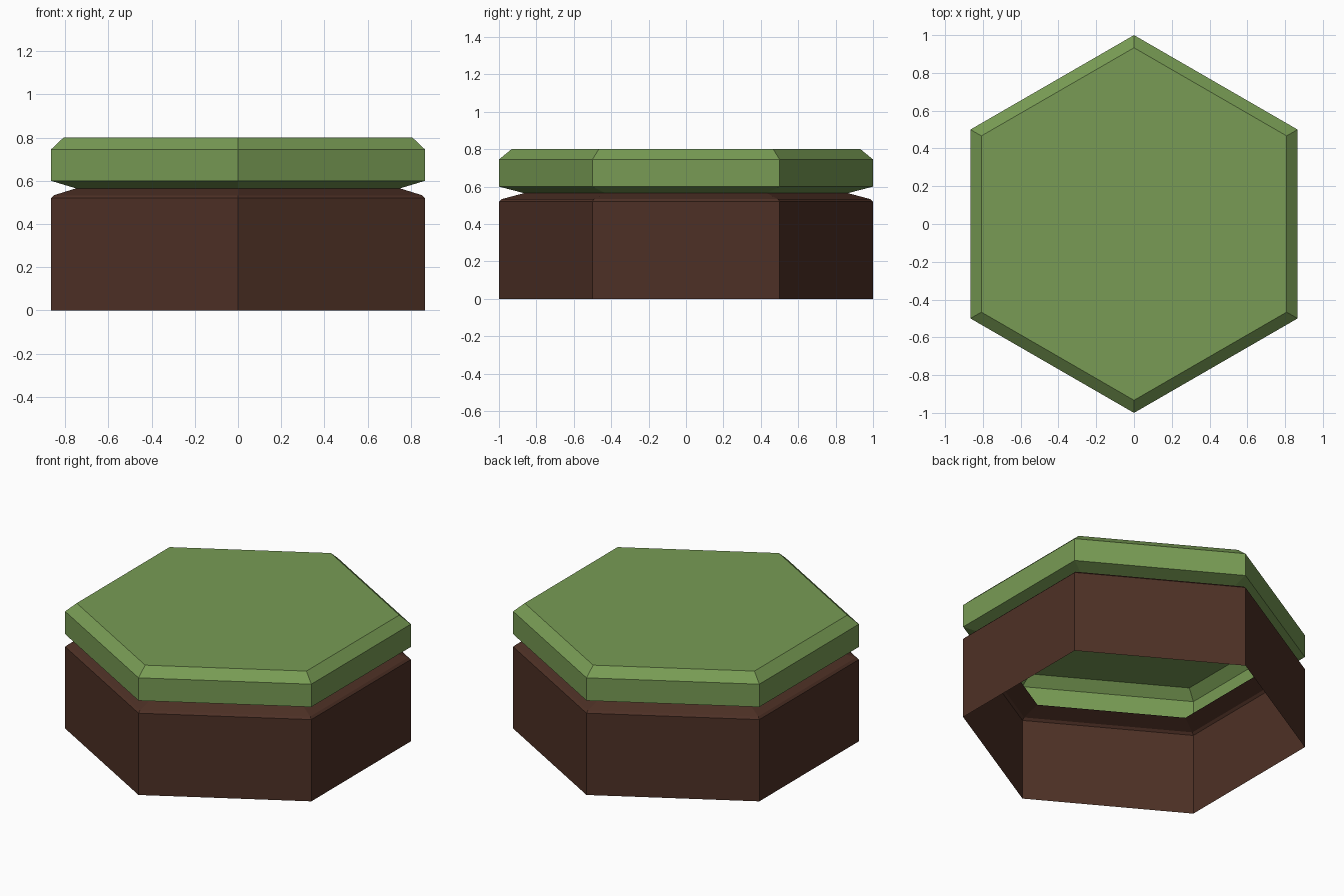
import bpy
import bmesh
from math import cos, sin, pi

cube = bpy.data.objects.get("Cube")
if cube:
    bpy.data.objects.remove(cube, do_unlink=True)


def make_material(name, rgb):
    mat = bpy.data.materials.new(name)
    mat.use_nodes = True
    mat.diffuse_color = (*rgb, 1)
    mat.node_tree.nodes["Principled BSDF"].inputs["Base Color"].default_value = (*rgb, 1)
    return mat


def hex_shell(name, profile, mat, capped=False):
    """Sweep a (radius, height) profile round six sides, pointing along y."""
    bm = bmesh.new()
    rings = [[bm.verts.new((r * cos(pi / 2 + k * pi / 3), r * sin(pi / 2 + k * pi / 3), z))
              for k in range(6)] for r, z in profile]
    for low, high in zip(rings, rings[1:]):
        for k in range(6):
            n = (k + 1) % 6
            bm.faces.new((low[k], low[n], high[n], high[k]))
    if capped:
        bm.faces.new(rings[-1])
    mesh = bpy.data.meshes.new(name)
    bm.to_mesh(mesh)
    bm.free()
    mesh.materials.append(mat)
    obj = bpy.data.objects.new(name, mesh)
    bpy.context.collection.objects.link(obj)
    return obj


soil = make_material("soil brown", (0.076, 0.030, 0.019))
grass = make_material("grass green", (0.188, 0.330, 0.089))

# Soil wall, open underneath, with a bevelled shoulder up to the groove
hex_shell("soil_base", [(1, 0), (1, 0.52), (0.985, 0.533), (0.866, 0.565)], soil)

# Grass slab flaring out of the groove, with a bevelled top edge
hex_shell("grass_top", [(0.866, 0.565), (1, 0.6), (1, 0.745), (0.933, 0.8)], grass, capped=True)
